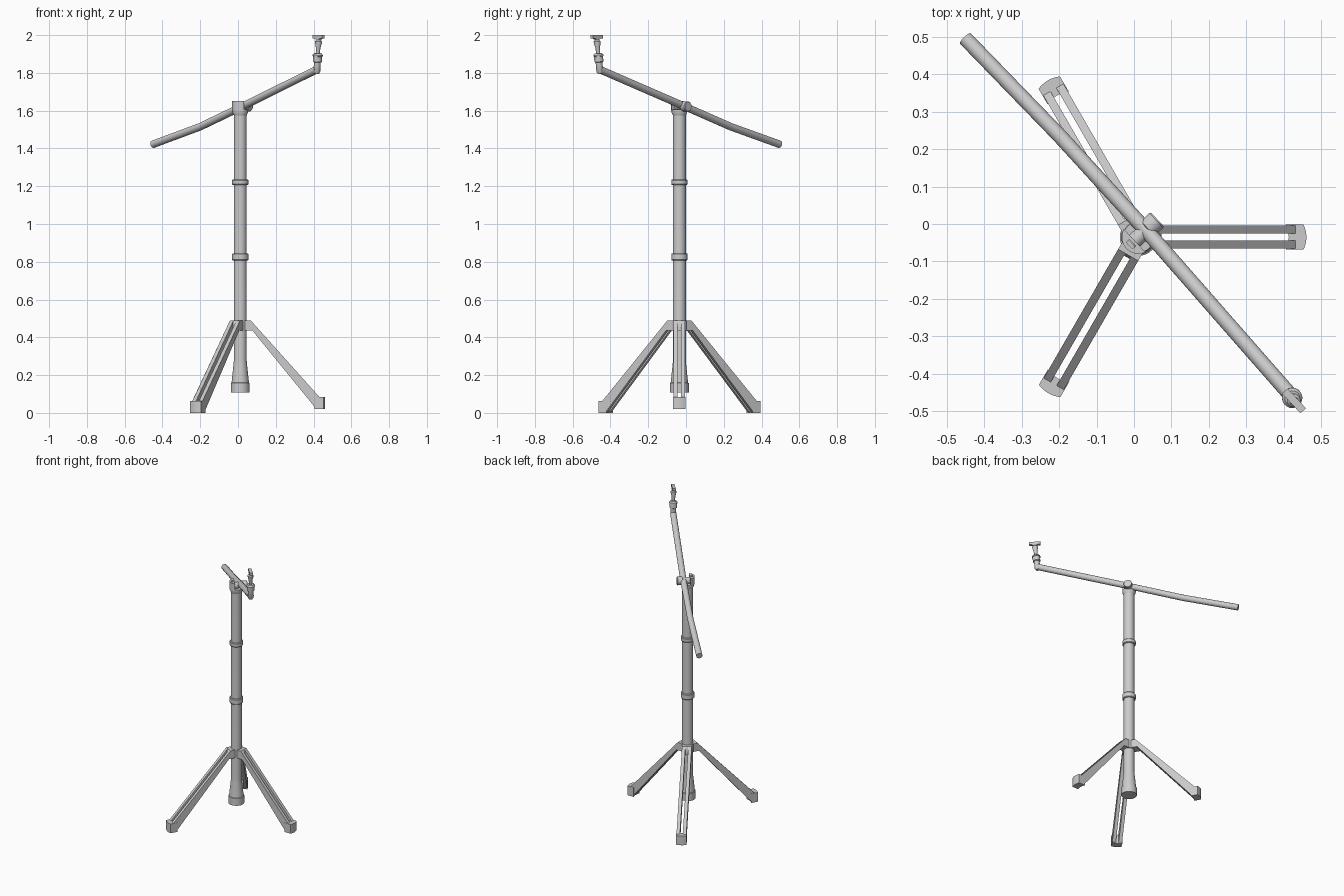
import bpy, bmesh
from math import pi, cos, sin, sqrt, radians
from mathutils import Vector, Matrix

if "Cube" in bpy.data.objects:
    bpy.data.objects.remove(bpy.data.objects["Cube"])

COL = Vector((0.012, -0.035, 0))          # column axis
SIDE = Vector((0.73, 0.68, 0)).normalized()   # across the boom
ALONG = Vector((0.68, -0.73, 0)).normalized()  # along the boom


def finish(name, bm, smooth=True):
    bmesh.ops.recalc_face_normals(bm, faces=bm.faces)
    me = bpy.data.meshes.new(name)
    bm.to_mesh(me)
    bm.free()
    ob = bpy.data.objects.new(name, me)
    bpy.context.collection.objects.link(ob)
    if smooth:
        bpy.ops.object.select_all(action='DESELECT')
        ob.select_set(True)
        bpy.context.view_layer.objects.active = ob
        bpy.ops.object.shade_smooth_by_angle(angle=radians(35))
    return ob


def lathe(name, profile, origin, axis=Vector((0, 0, 1)), n=32):
    """Closed turned solid from (radius, height) points along an axis."""
    m = Matrix.Translation(origin) @ axis.to_track_quat('Z', 'Y').to_matrix().to_4x4()
    bm = bmesh.new()
    rings = [[bm.verts.new(m @ Vector((r * cos(2 * pi * i / n), r * sin(2 * pi * i / n), h)))
              for i in range(n)] for r, h in profile]
    for a, b in zip(rings, rings[1:]):
        for i in range(n):
            j = (i + 1) % n
            bm.faces.new((a[i], a[j], b[j], b[i]))
    bm.faces.new(rings[0])
    bm.faces.new(rings[-1])
    return finish(name, bm)


def prism(bm, pts, offset, matrix):
    """Extrude a polygon of 3D points by an offset vector."""
    a = [bm.verts.new(matrix @ Vector(p)) for p in pts]
    b = [bm.verts.new(matrix @ (Vector(p) + Vector(offset))) for p in pts]
    bm.faces.new(a)
    bm.faces.new(b)
    for i in range(len(a)):
        j = (i + 1) % len(a)
        bm.faces.new((a[i], a[j], b[j], b[i]))


def tube(name, pts, radius):
    cu = bpy.data.curves.new(name, 'CURVE')
    cu.dimensions = '3D'
    cu.bevel_depth = radius
    cu.bevel_resolution = 6
    cu.use_fill_caps = True
    sp = cu.splines.new('POLY')
    sp.points.add(len(pts) - 1)
    for p, co in zip(sp.points, pts):
        p.co = (*co, 1)
    ob = bpy.data.objects.new(name, cu)
    bpy.context.collection.objects.link(ob)
    bpy.ops.object.select_all(action='DESELECT')
    ob.select_set(True)
    bpy.context.view_layer.objects.active = ob
    bpy.ops.object.convert(target='MESH')
    bpy.ops.object.shade_smooth_by_angle(angle=radians(35))


def leg(name, angle, reach, z0):
    m = Matrix.Translation(COL) @ Matrix.Rotation(radians(angle), 4, 'Z')
    bm = bmesh.new()
    # two parallel rails
    side = [(0.02, 0.49), (0.055, 0.49), (reach - 0.025, z0 + 0.06),
            (reach - 0.025, z0), (reach - 0.045, z0), (0.065, 0.435), (0.02, 0.435)]
    for y in (-0.031, 0.009):
        prism(bm, [(r, y, z) for r, z in side], (0, 0.022, 0), m)
    # solid bracket joining the rails at the column
    prism(bm, [(r, -0.01, z) for r, z in
               [(0.02, 0.49), (0.055, 0.49), (0.062, 0.478), (0.062, 0.435), (0.02, 0.435)]],
          (0, 0.02, 0), m)
    # foot with curved ends
    w = 0.033
    ys = [w * (k / 4 - 1) for k in range(9)]
    rin, bend = reach - 0.047, 6
    outer = [(sqrt(reach ** 2 - bend * y * y), y, z0) for y in ys]
    inner = [(sqrt(rin ** 2 - bend * y * y), y, z0) for y in reversed(ys)]
    prism(bm, outer + inner, (0, 0, 0.064), m)
    finish(name, bm)


# column with flared base
lathe("column", [(0.05, 0.107), (0.05, 0.158), (0.046, 0.16), (0.035, 0.265), (0.034, 0.28),
                 (0.034, 1.605)], COL)
for label, z, h in (("upper_collar", 1.207, 0.028), ("lower_collar", 0.807, 0.038)):
    lathe(label, [(0.04, z), (0.043, z + 0.004), (0.043, z + h - 0.004), (0.04, z + h)], COL)
lathe("leg_hub", [(0.04, 0.435), (0.04, 0.49)], COL)

# tripod legs
leg("leg_right", 0, 0.448, 0.02)
leg("leg_back", 120, 0.483, 0.0)
leg("leg_front", 240, 0.481, 0.0)

# clamp: base ring, cheek on one side, knob through the boom
lathe("clamp_base", [(0.034, 1.575), (0.041, 1.59), (0.041, 1.606)], COL)
frame = Matrix((SIDE, -ALONG, Vector((0, 0, 1)))).transposed().to_4x4()
bm = bmesh.new()
arc = [(-0.045 * cos(a), 0.045 * sin(a), 1.6) for a in [radians(-72 + 18 * k) for k in range(9)]]
prism(bm, arc, (0, 0, 0.052), Matrix.Translation(COL) @ frame)
cheek = finish("clamp_cheek", bm)
# groove in the cheek
bm = bmesh.new()
prism(bm, [(-0.033, -0.012, 1.618), (-0.033, 0.012, 1.618), (-0.022, 0.012, 1.618),
           (-0.022, -0.012, 1.618)], (0, 0, 0.06), Matrix.Translation(COL) @ frame)
cutter = finish("groove_cutter", bm, False)
cutter.hide_render = True
cutter.hide_set(True)
mod = cheek.modifiers.new("groove", 'BOOLEAN')
mod.object = cutter
mod.operation = 'DIFFERENCE'
lathe("clamp_knob", [(0.021, -0.025), (0.021, 0.03), (0.027, 0.034), (0.027, 0.065), (0.024, 0.069)],
      COL + Vector((0, 0, 1.622)), SIDE)

# boom arm with a slight sag, ending in an upturned elbow
tip = Vector((0.418, -0.457, 1.818))
tube("boom_arm", [(-0.45, 0.495, 1.422), (-0.2, 0.237, 1.515), (0.035, -0.02, 1.628), tip], 0.02)

# microphone mount
up = (Vector((0.428, -0.474, 2.0)) - tip).normalized()
lathe("elbow", [(0.012, -0.022), (0.018, -0.012), (0.018, 0.04)], tip, up)
lathe("mount_body", [(0.018, 0.038), (0.024, 0.042), (0.024, 0.07), (0.027, 0.071), (0.027, 0.078),
                     (0.02, 0.086)], tip, up)
lathe("mount_stem", [(0.01, 0.08), (0.012, 0.115), (0.018, 0.14), (0.018, 0.15), (0.011, 0.158),
                     (0.01, 0.17)], tip, up, 20)
bm = bmesh.new()
bar = [(-0.036, 0.182), (-0.036, 0.165), (-0.02, 0.165), (-0.012, 0.158), (0.012, 0.158),
       (0.02, 0.165), (0.036, 0.165), (0.036, 0.182)]
base = tip + up * 0.0 + Vector((0.009, -0.015, 0))
prism(bm, [base + ALONG * a + Vector((0, 0, z)) - SIDE * 0.01 for a, z in bar], SIDE * 0.02,
      Matrix.Identity(4))
finish("mount_bar", bm)
